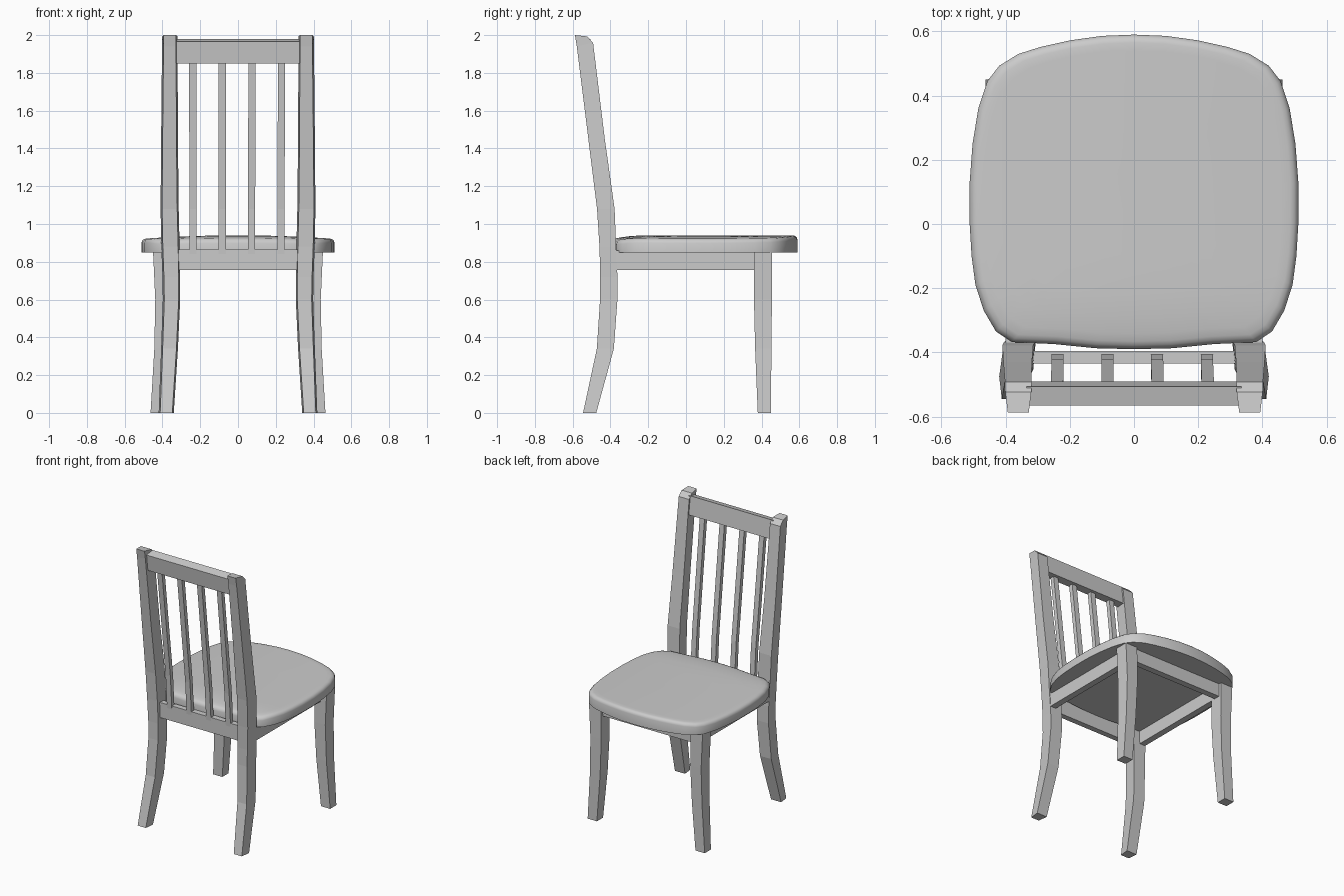
import bpy, bmesh, math

if "Cube" in bpy.data.objects:
    bpy.data.objects.remove(bpy.data.objects["Cube"])


def loft(name, rings, mirror=False, smooth=False):
    """Skin closed rings of equal length and cap both ends."""
    bm = bmesh.new()
    vr = [[bm.verts.new(p) for p in r] for r in rings]
    n = len(vr[0])
    for a, b in zip(vr, vr[1:]):
        for i in range(n):
            j = (i + 1) % n
            bm.faces.new((a[i], a[j], b[j], b[i]))
    bm.faces.new(vr[0])
    bm.faces.new(vr[-1])
    bmesh.ops.recalc_face_normals(bm, faces=bm.faces)
    me = bpy.data.meshes.new(name)
    bm.to_mesh(me)
    bm.free()
    ob = bpy.data.objects.new(name, me)
    bpy.context.collection.objects.link(ob)
    if mirror:
        ob.modifiers.new("mirror", 'MIRROR')
    if smooth:
        bpy.ops.object.select_all(action='DESELECT')
        ob.select_set(True)
        bpy.context.view_layer.objects.active = ob
        bpy.ops.object.shade_smooth_by_angle(angle=math.radians(35))
    return ob


def quad(x0, x1, yb, yf, zb, zf, taper=0.0):
    """Cross-section: taper narrows the back edge."""
    return [(x0 + taper, yb, zb), (x1 - taper, yb, zb), (x1, yf, zf), (x0, yf, zf)]


def box(name, x0, x1, y0, y1, z0, z1, mirror=False):
    return loft(name, [quad(x0, x1, y0, y1, z, z) for z in (z0, z1)], mirror)


# Rear legs running up into the back posts: x in/out, y back/front, z back/front
posts = [
    (.34, .42, -.545, -.475, 0, 0),
    (.318, .407, -.472, -.382, .34, .34),
    (.306, .398, -.455, -.363, .6, .6),
    (.306, .400, -.454, -.363, .72, .72),
    (.309, .406, -.458, -.37, .88, .88),
    (.314, .410, -.471, -.378, 1.08, 1.08),
    (.318, .407, -.517, -.430, 1.45, 1.45),
    (.32, .402, -.578, -.492, 1.94, 1.96),
    (.32, .401, -.588, -.524, 2.0, 1.993),
]
loft("rear_leg_and_post", [quad(*p, taper=.008) for p in posts], mirror=True)

# Front legs, gently curved outward at the foot
front = [
    (.39, .463, .38, .45, 0),
    (.363, .443, .366, .452, .34),
    (.352, .438, .36, .455, .6),
    (.355, .450, .36, .455, .86),
]
loft("front_leg", [quad(a, b, c, d, z, z) for a, b, c, d, z in front], mirror=True)

# Apron rails under the seat
box("side_apron", .355, .40, -.38, .38, .757, .86, mirror=True)
box("front_apron", -.37, .37, .39, .435, .757, .86)

# Back rails
loft("lower_back_rail", [quad(-.325, .325, -.435, -.395, z, z) for z in (.757, .865)])
loft("top_back_rail", [quad(-.335, .335, -.552, -.49, 1.85, 1.85),
                       quad(-.335, .335, -.566, -.507, 1.965, 1.98)])

# Four slats between the rails
for i in range(4):
    xb, xt = -.238 + .155 * i, -.240 + .157 * i
    path = [(xb, -.42, .84), (xb, -.436, 1.08), ((xb + xt) / 2, -.48, 1.45), (xt, -.53, 1.87)]
    loft("back_slat", [quad(x - .019, x + .019, y - .015, y + .015, z, z) for x, y, z in path])

# Seat: rounded outline, right half from front to back
half = [(0, .59), (.1, .586), (.2, .572), (.29, .552), (.36, .53), (.42, .493), (.457, .445),
        (.485, .36), (.503, .25), (.512, .13), (.512, 0), (.506, -.1), (.494, -.19),
        (.468, -.27), (.43, -.335), (.38, -.368), (.25, -.374), (.12, -.387), (0, -.39)]
outline = half + [(-x, y) for x, y in half[-2:0:-1]]


def seat_ring(s, drop):
    """Outline scaled about the seat centre, on a softly crowned top."""
    ring = []
    for x, y in outline:
        x, y = x * s, .1 + (y - .1) * s
        z = .94 - .018 * (x / .5) ** 2 - drop
        z -= .02 * max(0, (-.22 - y) / .17) ** 2
        ring.append((x, y, z))
    return ring


rings = [[(x, y, .85) for x, y in outline]]
rings += [seat_ring(s, d) for s, d in ((1, .022), (.992, .011), (.975, .003), (.95, 0),
                                       (.9, 0), (.8, 0), (.65, 0), (.4, 0), (.15, 0))]
loft("seat", rings, smooth=True)
